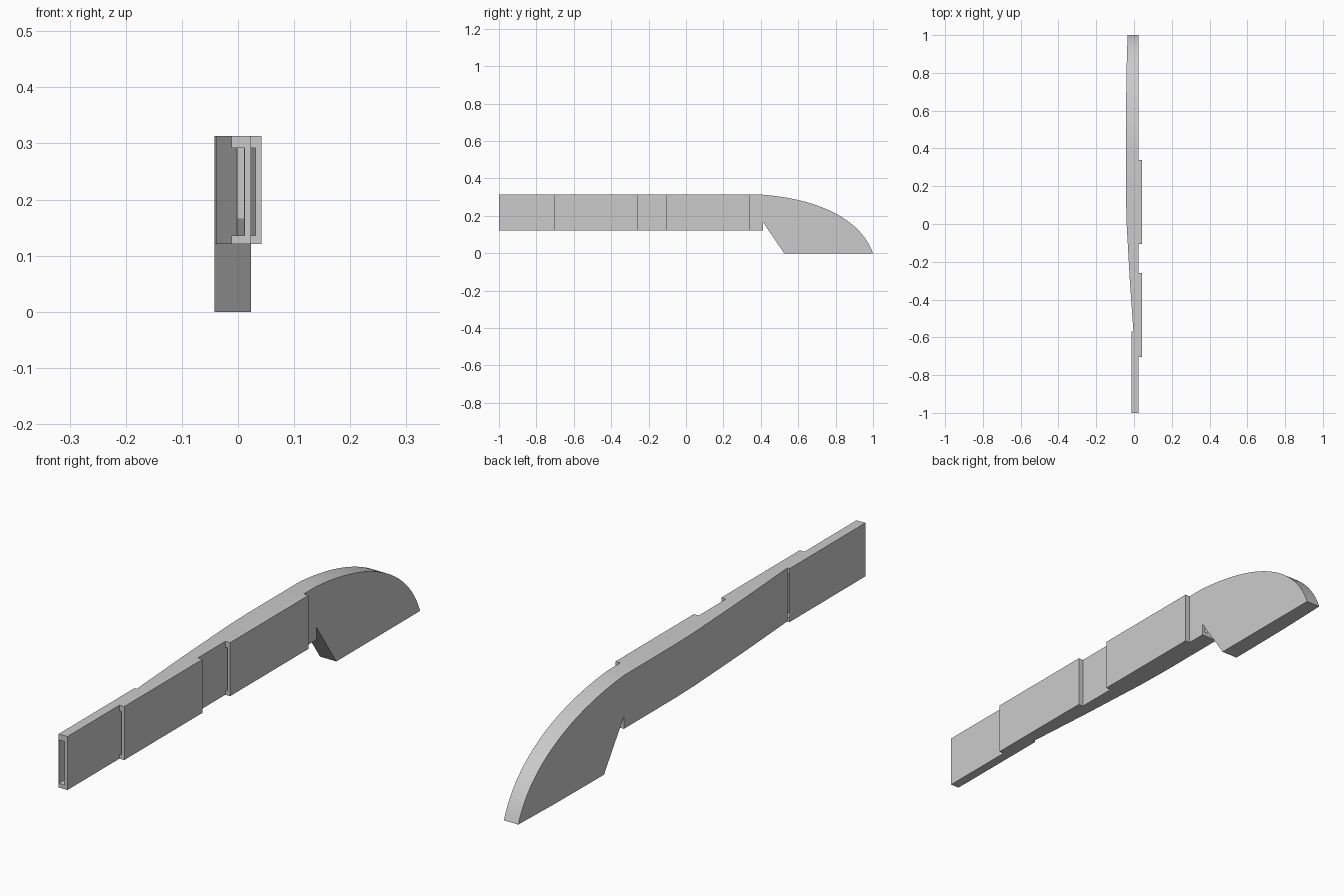
import bpy, bmesh
from mathutils import Vector
from mathutils.geometry import interpolate_bezier

if "Cube" in bpy.data.objects:
    bpy.data.objects.remove(bpy.data.objects["Cube"])

grey = bpy.data.materials.new("plain_grey")
grey.use_nodes = True
grey.diffuse_color = (0.6, 0.6, 0.6, 1)
grey.node_tree.nodes["Principled BSDF"].inputs["Base Color"].default_value = (0.6, 0.6, 0.6, 1)

RIGHT, LOW, HIGH = 0.023, 0.121, 0.313
SLOT_LOW, SLOT_HIGH = 0.136, 0.292
SHOULDER, TIP = -0.57, 1.0


def finish(name, bm):
    bmesh.ops.recalc_face_normals(bm, faces=bm.faces)
    mesh = bpy.data.meshes.new(name)
    bm.to_mesh(mesh)
    bm.free()
    obj = bpy.data.objects.new(name, mesh)
    bpy.context.collection.objects.link(obj)
    mesh.materials.append(grey)
    return obj


def prism(outline, axis, depth):
    """Extrude a closed outline along the axis vector."""
    bm = bmesh.new()
    face = bm.faces.new([bm.verts.new(p) for p in outline])
    out = bmesh.ops.extrude_face_region(bm, geom=[face])["geom"]
    verts = [v for v in out if isinstance(v, bmesh.types.BMVert)]
    bmesh.ops.translate(bm, verts=verts, vec=Vector(axis) * depth)
    return bm


def block(name, plan, low, high):
    """Vertical prism over a plan outline."""
    return finish(name, prism([(x, y, low) for x, y in plan], (0, 0, 1), high - low))


def rect(x0, x1, y0, y1):
    return [(x0, y0), (x1, y0), (x1, y1), (x0, y1)]


def select(obj):
    bpy.ops.object.select_all(action="DESELECT")
    obj.select_set(True)
    bpy.context.view_layer.objects.active = obj


def hollow(obj, plan):
    """Cut a slot with the given plan out of a part."""
    cutter = block("slot_cutter", plan, SLOT_LOW, SLOT_HIGH)
    cutter.hide_render = True
    mod = obj.modifiers.new("slot", "BOOLEAN")
    mod.operation, mod.solver, mod.object = "DIFFERENCE", "EXACT", cutter
    select(obj)
    bpy.ops.object.modifier_apply(modifier="slot")
    bpy.data.objects.remove(cutter)


# Bowed left flank, as knots of (y, x)
FLANK = [(SHOULDER, -0.003), (-0.3, -0.022), (0, -0.039), (0.12, -0.042),
         (0.6, -0.042), (0.8, -0.040), (TIP, -0.034)]


def flank(y):
    for (y0, x0), (y1, x1) in zip(FLANK, FLANK[1:]):
        if y <= y1:
            return x0 + (x1 - x0) * (y - y0) / (y1 - y0)
    return FLANK[-1][1]


# Main bar with rounded hook end
nose = interpolate_bezier(Vector((0.41, HIGH)), Vector((0.70, 0.29)),
                          Vector((0.93, 0.19)), Vector((TIP, 0)), 25)
side = [(SHOULDER, HIGH)] + [tuple(p) for p in nose]
side += [(0.525, 0), (0.412, 0.166), (0.412, LOW), (SHOULDER, LOW)]
bm = prism([(RIGHT, y, z) for y, z in side], (-1, 0, 0), 0.06)
for y, _ in FLANK[1:-1]:
    bmesh.ops.bisect_plane(bm, geom=bm.verts[:] + bm.edges[:] + bm.faces[:],
                           plane_co=(0, y, 0), plane_no=(0, 1, 0))
for v in bm.verts:
    if v.co.x < 0:
        v.co.x = flank(v.co.y)
bar = finish("hooked_bar", bm)
hollow(bar, rect(-0.001, 0.011, SHOULDER - 0.05, 0.412))

# Hollow front sleeve
sleeve = block("front_sleeve", rect(-0.012, RIGHT, -1, SHOULDER), LOW, HIGH)
hollow(sleeve, rect(-0.0112, 0.012, -1.05, SHOULDER + 0.05))

# Raised side plates with tapering pockets open at the front
for name, y0, y1 in (("front_plate", -0.705, -0.26), ("rear_plate", -0.105, 0.34)):
    plate = block(name, rect(RIGHT, 0.042, y0, y1), LOW, HIGH)
    hollow(plate, [(RIGHT + 0.0005, y0 - 0.01), (0.031, y0 - 0.01),
                   (0.031, y0 + 0.01), (RIGHT + 0.0005, y1 - 0.03)])

select(bar)
bpy.ops.object.shade_smooth_by_angle(angle=0.5)
